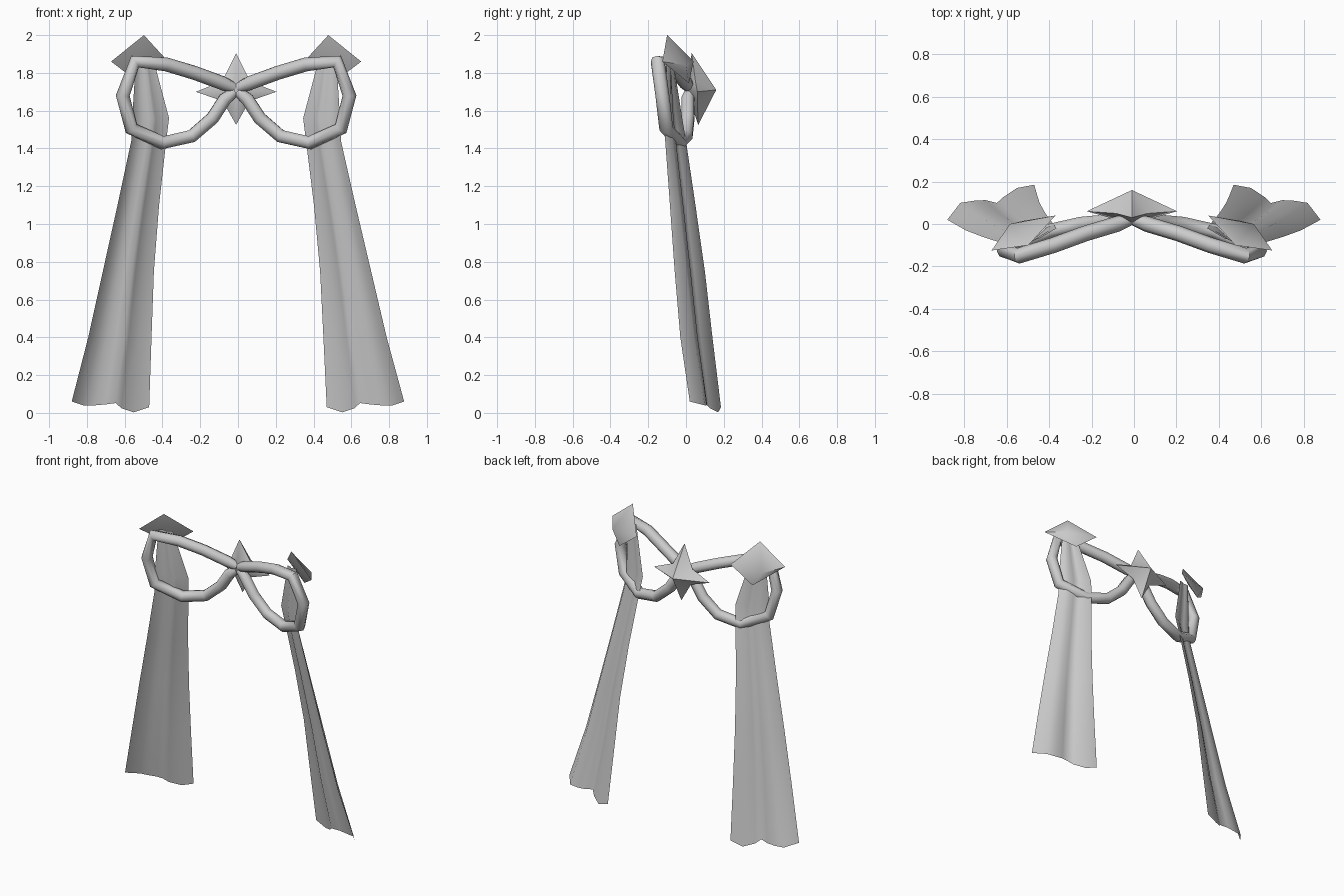
import bpy
import math

cube = bpy.data.objects.get("Cube")
if cube:
    bpy.data.objects.remove(cube, do_unlink=True)

grey = bpy.data.materials.new("soft_grey")
grey.use_nodes = True
grey.diffuse_color = (0.6, 0.6, 0.6, 1)
grey.node_tree.nodes["Principled BSDF"].inputs["Base Color"].default_value = grey.diffuse_color


def select_only(obj):
    bpy.ops.object.select_all(action="DESELECT")
    obj.select_set(True)
    bpy.context.view_layer.objects.active = obj


def make_mesh(name, verts, faces, angle):
    mesh = bpy.data.meshes.new(name)
    mesh.from_pydata(verts, [], faces)
    mesh.materials.append(grey)
    obj = bpy.data.objects.new(name, mesh)
    bpy.context.collection.objects.link(obj)
    select_only(obj)
    bpy.ops.object.mode_set(mode="EDIT")
    bpy.ops.mesh.select_all(action="SELECT")
    bpy.ops.mesh.normals_make_consistent(inside=False)
    bpy.ops.object.mode_set(mode="OBJECT")
    bpy.ops.object.shade_smooth_by_angle(angle=math.radians(angle))
    return obj


def place(side, x, y, z):
    # the bow sits slightly off centre, the hems do not
    return (side * x - 0.01 * min(1, z / 1.4), y, z)


def make_gem(name, rim, back, front):
    # closed stone: rim polygon joined to a point behind and one in front
    n = len(rim)
    faces = []
    for i in range(n):
        j = (i + 1) % n
        faces += [(i, j, n), (j, i, n + 1)]
    return make_mesh(name, rim + [back, front], faces, 65)


def make_loop(name, path):
    # round cord of the bow
    curve = bpy.data.curves.new(name, "CURVE")
    curve.dimensions = "3D"
    curve.bevel_depth = 0.037
    curve.bevel_resolution = 2
    curve.use_fill_caps = True
    spline = curve.splines.new("POLY")
    spline.points.add(len(path) - 1)
    for i, (point, co) in enumerate(zip(spline.points, path)):
        point.co = (*co, 1)
        point.radius = 0.75 if i in (0, len(path) - 1) else 1
    curve.materials.append(grey)
    obj = bpy.data.objects.new(name, curve)
    bpy.context.collection.objects.link(obj)
    select_only(obj)
    bpy.ops.object.convert(target="MESH")
    bpy.ops.object.shade_smooth_by_angle(angle=math.radians(60))


# cord path, from the knot around and back
LOOP = [(0.01, 0.02, 1.72), (0.07, 0.0, 1.745), (0.22, -0.045, 1.80),
        (0.37, -0.10, 1.845), (0.535, -0.15, 1.86), (0.60, -0.125, 1.68),
        (0.555, -0.105, 1.505), (0.39, -0.035, 1.43), (0.235, 0.0, 1.465),
        (0.125, 0.01, 1.56), (0.06, 0.01, 1.66), (0.01, 0.02, 1.70)]

# tail rows: outer x, y, inner x, y, height, fold strength
ROWS = [(0.88, 0.02, 0.47, 0.185, 0.04, 1.0), (0.79, -0.03, 0.455, 0.14, 0.4, 0.85),
        (0.71, -0.06, 0.44, 0.10, 0.75, 0.7), (0.63, -0.085, 0.41, 0.05, 1.1, 0.55),
        (0.555, -0.11, 0.37, 0.0, 1.44, 0.4), (0.55, -0.115, 0.355, -0.02, 1.56, 0.35),
        (0.53, -0.10, 0.44, -0.07, 1.88, 0.2)]
# across the tail: fraction, fold depth, hem height change
FOLDS = [(0, 0, 0.02), (0.15, 0.055, 0), (0.3, 0.04, 0), (0.44, 0.02, 0.005),
         (0.57, -0.015, 0.012), (0.64, 0, -0.015), (0.8, 0.018, -0.037), (1, 0, -0.01)]


def make_tail(name, side):
    verts, faces = [], []
    cols = len(FOLDS)
    for r, (xo, yo, xi, yi, z, strength) in enumerate(ROWS):
        for t, depth, hem in FOLDS:
            verts.append(place(side, xo + (xi - xo) * t,
                               yo + (yi - yo) * t + depth * strength,
                               z + (hem if r == 0 else 0)))
    for r in range(len(ROWS) - 1):
        for c in range(cols - 1):
            a = r * cols + c
            faces.append((a, a + 1, a + cols + 1, a + cols))
    make_mesh(name, verts, faces, 80)


for label, side in (("left", 1), ("right", -1)):
    make_loop(label + "_bow_loop", [place(side, *p) for p in LOOP])
    make_tail(label + "_ribbon_tail", side)
    # tilted four-sided stone behind the loop corner
    rim = [(0.488, -0.10, 2.0), (0.662, -0.125, 1.86), (0.51, 0.015, 1.745), (0.36, 0.04, 1.86)]
    make_gem(label + "_gem", [place(side, *p) for p in rim],
             place(side, 0.575, 0.0, 1.84), place(side, 0.50, -0.06, 1.865))

# four-pointed star stone behind the knot
star = [(0, 0.03, 1.905), (0.075, 0.05, 1.755), (0.213, 0.06, 1.70), (0.07, 0.06, 1.65),
        (0, 0.065, 1.525), (-0.07, 0.06, 1.65), (-0.213, 0.06, 1.70), (-0.075, 0.05, 1.755)]
make_gem("centre_gem", [place(1, *p) for p in star],
         place(1, 0, 0.16, 1.71), place(1, 0, 0.0, 1.71))
